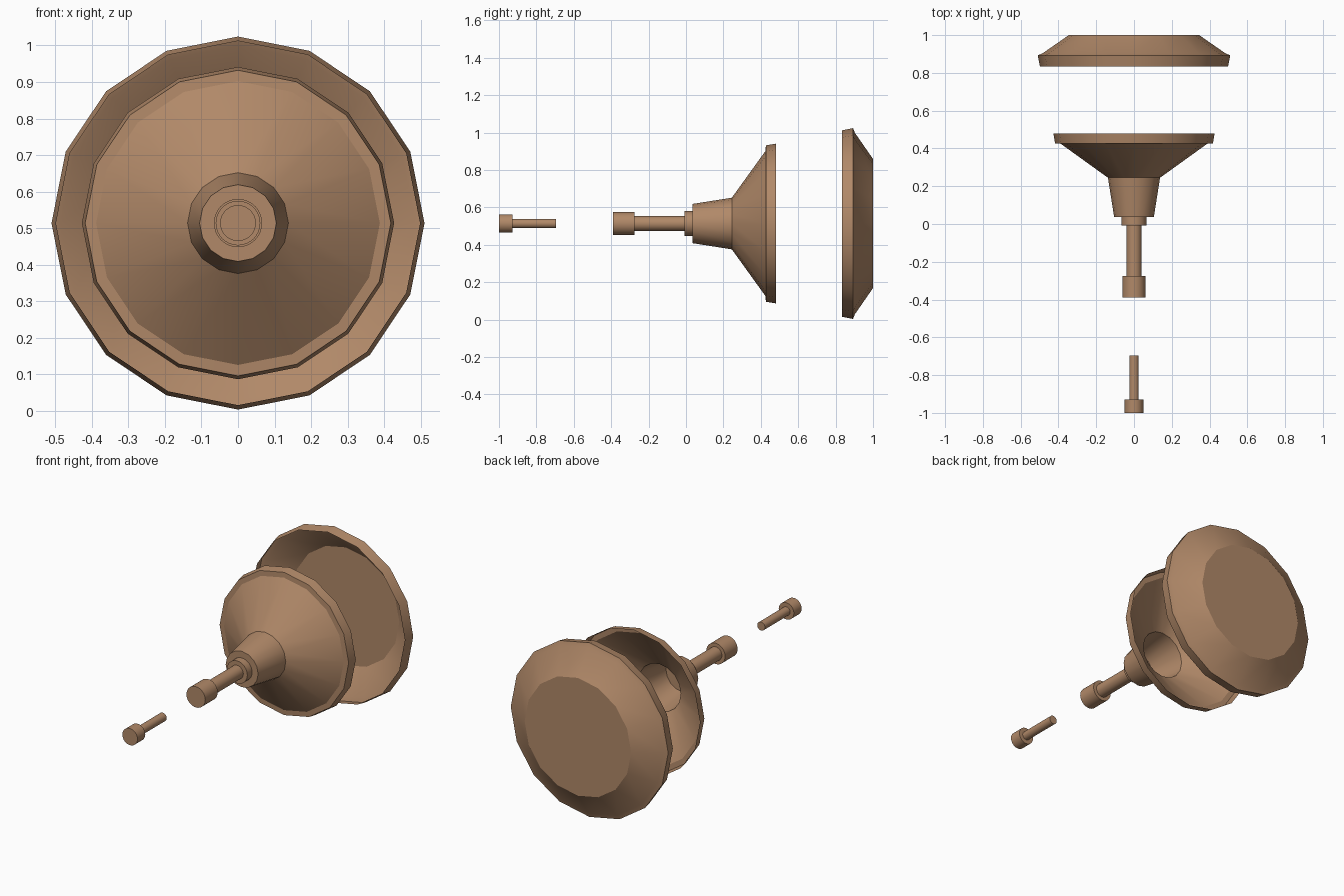
import bpy, bmesh, math

if "Cube" in bpy.data.objects:
    bpy.data.objects.remove(bpy.data.objects["Cube"])

AXIS_Z = 0.514

brown = bpy.data.materials.new("brown")
brown.diffuse_color = (0.44, 0.25, 0.14, 1)
brown.use_nodes = True
brown.node_tree.nodes["Principled BSDF"].inputs["Base Color"].default_value = brown.diffuse_color


def lathe(name, profile, sides, cap_start=True, cap_end=True):
    """Spin (y, radius) points, front to back, around the y axis."""
    bm = bmesh.new()
    rings = []
    for y, r in profile:
        ring = []
        for k in range(sides):
            a = 2 * math.pi * k / sides
            ring.append(bm.verts.new((r * math.sin(a), y, r * math.cos(a))))
        rings.append(ring)
    for a, b in zip(rings, rings[1:]):
        for k in range(sides):
            n = (k + 1) % sides
            bm.faces.new((a[k], a[n], b[n], b[k]))
    if cap_start:
        bm.faces.new(rings[0][::-1])
    if cap_end:
        bm.faces.new(rings[-1])
    mesh = bpy.data.meshes.new(name)
    bm.to_mesh(mesh)
    bm.free()
    mesh.materials.append(brown)
    obj = bpy.data.objects.new(name, mesh)
    obj.location.z = AXIS_Z
    bpy.context.collection.objects.link(obj)
    bpy.ops.object.select_all(action='DESELECT')
    obj.select_set(True)
    bpy.context.view_layer.objects.active = obj
    bpy.ops.object.shade_smooth_by_angle(angle=math.radians(30))
    return obj


# Lid: thin open shell with a stepped rim and a flat back
lathe("lid", [(0.833, 0.498), (0.893, 0.51), (0.903, 0.485), (1.0, 0.345)],
      16, cap_start=False)

# Funnel: neck, flared bowl and stepped rim, open at the back
lathe("funnel", [(0.036, 0.105), (0.245, 0.138), (0.425, 0.388),
                 (0.427, 0.418), (0.48, 0.427)], 16, cap_end=False)

# Stem: front knob, rod and collar against the neck
lathe("stem_knob", [(-0.39, 0.061), (-0.275, 0.061)], 32)
lathe("stem_rod", [(-0.275, 0.04), (0.0, 0.04)], 32)
lathe("stem_collar", [(-0.008, 0.066), (0.036, 0.066)], 32)

# Loose pin: head and thin shaft
lathe("pin_head", [(-1.0, 0.049), (-0.928, 0.049)], 32)
lathe("pin_shaft", [(-0.928, 0.025), (-0.695, 0.025)], 32)
